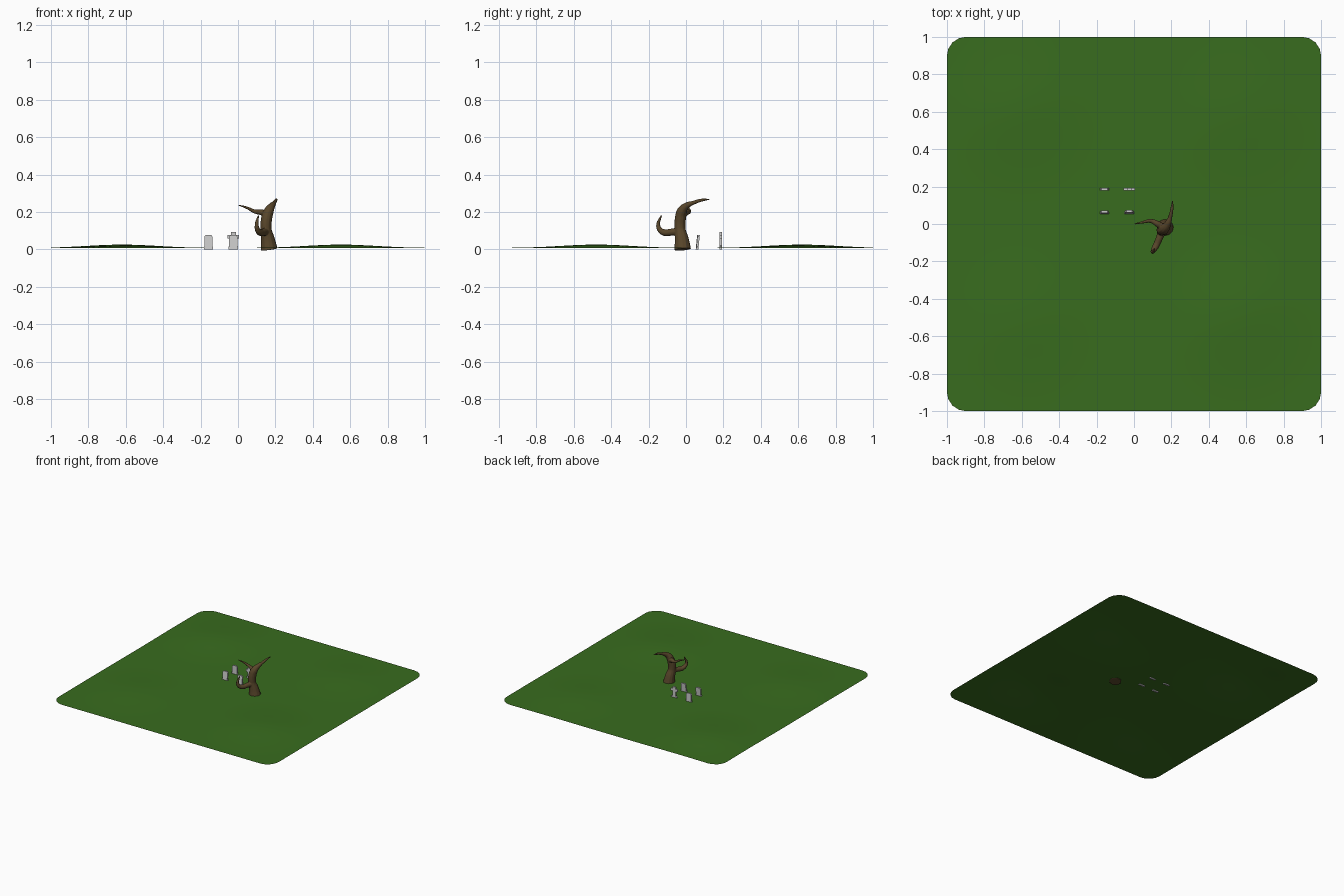
import bpy, bmesh, math

if "Cube" in bpy.data.objects:
    bpy.data.objects.remove(bpy.data.objects["Cube"])


def material(name, rgb):
    m = bpy.data.materials.new(name)
    m.diffuse_color = (*rgb, 1)
    m.use_nodes = True
    m.node_tree.nodes["Principled BSDF"].inputs["Base Color"].default_value = m.diffuse_color
    return m


grass = material("grass", (0.04, 0.15, 0.013))
bark = material("bark", (0.10, 0.062, 0.024))


def make_object(name, bm, mat=None):
    me = bpy.data.meshes.new(name)
    bm.to_mesh(me)
    bm.free()
    ob = bpy.data.objects.new(name, me)
    bpy.context.collection.objects.link(ob)
    if mat:
        me.materials.append(mat)
    return ob


# Ground: thin sheet with rounded corners and four gentle swells
HILLS = [(-0.62, 0.62, 0.018), (0.55, -0.48, 0.018),
         (-0.6, -0.5, 0.012), (0.55, 0.6, 0.012)]
R = 0.1
bm = bmesh.new()
bmesh.ops.create_grid(bm, x_segments=40, y_segments=40, size=1)
for v in bm.verts:
    x, y = v.co.x, v.co.y
    u, w = (abs(x) - 1 + R) / R, (abs(y) - 1 + R) / R
    if u > 0 and w > 0:
        v.co.x = math.copysign(1 - R + R * u * math.sqrt(1 - w * w / 2), x)
        v.co.y = math.copysign(1 - R + R * w * math.sqrt(1 - u * u / 2), y)
    v.co.z = 0.008 + sum(h * math.exp(-((x - a) ** 2 + (y - b) ** 2) / 0.07)
                         for a, b, h in HILLS)
for f in bm.faces:
    f.smooth = True
make_object("ground", bm, grass)


# Gravestones: outlines extruded in depth, leaning slightly back
def gravestone(name, outline, x, y, lean=0.0, depth=0.012):
    bm = bmesh.new()
    face = bm.faces.new([bm.verts.new((px, -depth / 2, pz)) for px, pz in outline])
    ext = bmesh.ops.extrude_face_region(bm, geom=[face])
    bmesh.ops.translate(bm, vec=(0, depth, 0),
                        verts=[g for g in ext["geom"] if isinstance(g, bmesh.types.BMVert)])
    bmesh.ops.recalc_face_normals(bm, faces=bm.faces)
    for v in bm.verts:
        v.co.y += lean * v.co.z
    make_object(name, bm).location = (x, y, 0)


def mirrored(half):
    return half + [(-x, z) for x, z in reversed(half)]


slab = mirrored([(0.025, 0), (0.025, 0.012), (0.022, 0.016), (0.022, 0.068), (0.015, 0.077)])
cross = mirrored([(0.025, 0), (0.025, 0.016), (0.013, 0.02), (0.013, 0.058), (0.03, 0.058),
                  (0.03, 0.078), (0.013, 0.078), (0.013, 0.093)])
gravestone("gravestone_front_left", slab, -0.158, 0.058, 0.1)
gravestone("gravestone_front_right", slab, -0.025, 0.06, 0.1)
gravestone("gravestone_back_left", slab, -0.158, 0.186)
gravestone("gravestone_cross", cross, -0.025, 0.186)

# Dead tree: tapered curves (x, y, z, radius) fused into one skin
LIMBS = [
    # trunk running into the back branch
    [(0.167, -0.018, 0.0, 0.045), (0.160, -0.022, 0.05, 0.038), (0.150, -0.032, 0.11, 0.029),
     (0.153, -0.030, 0.165, 0.030), (0.165, -0.022, 0.205, 0.027), (0.181, 0.002, 0.233, 0.018),
     (0.193, 0.035, 0.248, 0.011), (0.203, 0.085, 0.264, 0.008), (0.206, 0.125, 0.268, 0.003)],
    # left branch
    [(0.160, -0.022, 0.180, 0.022), (0.130, -0.002, 0.197, 0.017), (0.090, 0.016, 0.203, 0.011),
     (0.050, 0.010, 0.222, 0.007), (0.003, 0.0, 0.237, 0.003)],
    # front branch, hooking upwards
    [(0.153, -0.028, 0.095, 0.024), (0.138, -0.070, 0.093, 0.019), (0.117, -0.118, 0.091, 0.018),
     (0.104, -0.141, 0.107, 0.014), (0.100, -0.149, 0.135, 0.010),
     (0.104, -0.141, 0.160, 0.007), (0.110, -0.130, 0.183, 0.003)],
]
cu = bpy.data.curves.new("dead_tree", "CURVE")
cu.dimensions = "3D"
cu.bevel_depth = 1.0
cu.bevel_resolution = 4
cu.use_fill_caps = True
for pts in LIMBS:
    sp = cu.splines.new("BEZIER")
    sp.bezier_points.add(len(pts) - 1)
    for bp, (x, y, z, r) in zip(sp.bezier_points, pts):
        bp.co = (x, y, z)
        bp.radius = r
        bp.handle_left_type = bp.handle_right_type = "AUTO"
tree = bpy.data.objects.new("dead_tree", cu)
bpy.context.collection.objects.link(tree)
bpy.context.view_layer.objects.active = tree
tree.select_set(True)
bpy.ops.object.convert(target="MESH")
tree = bpy.context.view_layer.objects.active
tree.data.materials.clear()
tree.data.materials.append(bark)
remesh = tree.modifiers.new("fuse", "REMESH")
remesh.mode = "VOXEL"
remesh.voxel_size = 0.0025
remesh.use_smooth_shade = True
soft = tree.modifiers.new("soften", "SMOOTH")
soft.factor = 0.5
soft.iterations = 4
